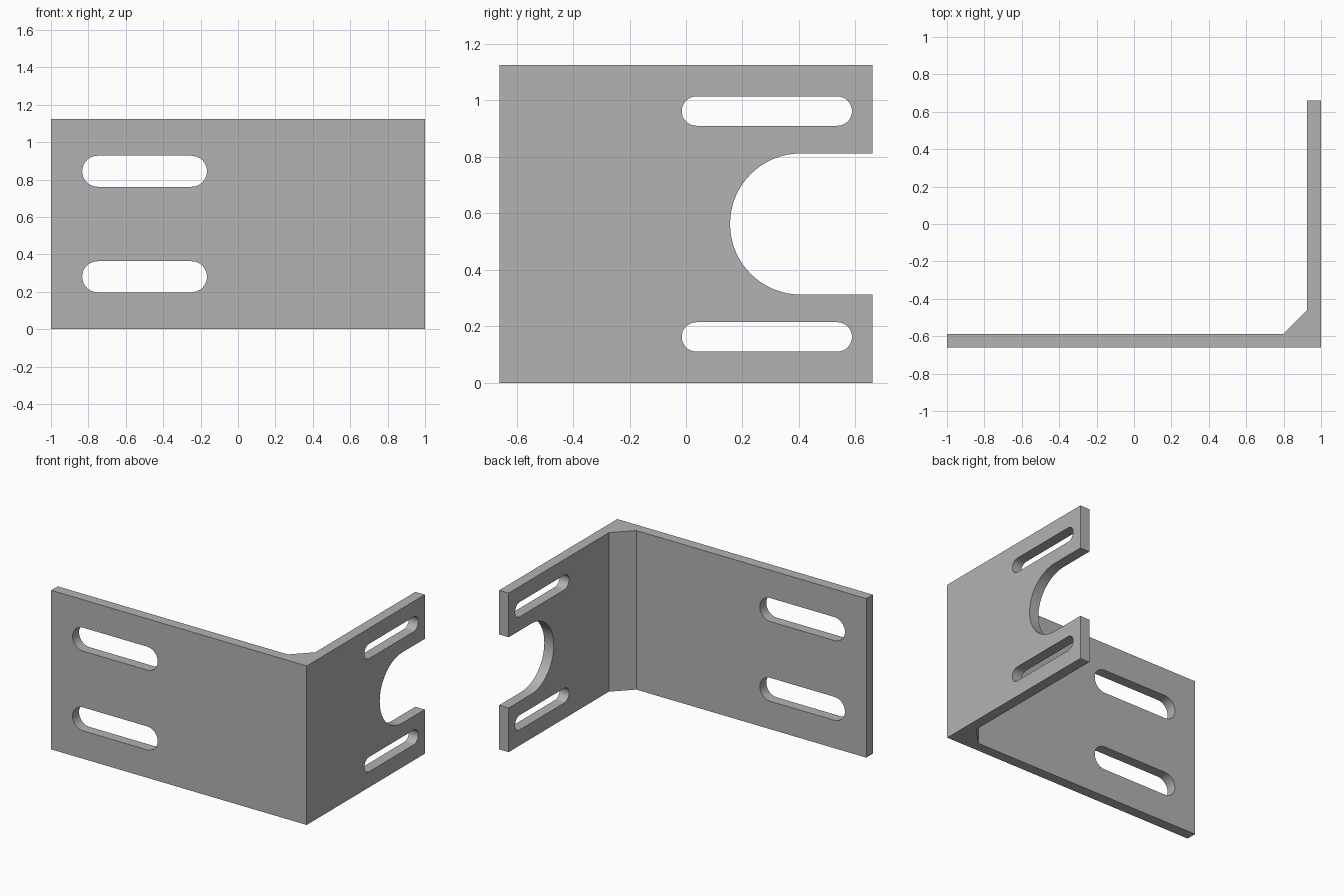
import bpy, bmesh
from math import pi, sin, cos, radians
from mathutils import Vector

old = bpy.data.objects.get("Cube")
if old:
    bpy.data.objects.remove(old, do_unlink=True)

HEIGHT = 1.125
MID = HEIGHT / 2

steel = bpy.data.materials.new("plain_grey")
steel.use_nodes = True
GREY = (0.45, 0.45, 0.45, 1)
steel.diffuse_color = GREY
steel.node_tree.nodes["Principled BSDF"].inputs["Base Color"].default_value = GREY


def prism(name, outline, direction):
    """Extrude a closed outline of 3D points along a direction."""
    bm = bmesh.new()
    face = bm.faces.new([bm.verts.new(p) for p in outline])
    ext = bmesh.ops.extrude_face_region(bm, geom=[face])
    moved = [g for g in ext["geom"] if isinstance(g, bmesh.types.BMVert)]
    bmesh.ops.translate(bm, verts=moved, vec=Vector(direction))
    bmesh.ops.recalc_face_normals(bm, faces=bm.faces)
    mesh = bpy.data.meshes.new(name)
    bm.to_mesh(mesh)
    bm.free()
    obj = bpy.data.objects.new(name, mesh)
    bpy.context.collection.objects.link(obj)
    mesh.materials.append(steel)
    return obj


def slot(start, end, height, radius, steps=16):
    """Outline of a round-ended slot as (along, z) pairs."""
    points = []
    for centre, turn in ((end - radius, -pi / 2), (start + radius, pi / 2)):
        for i in range(steps + 1):
            a = turn + pi * i / steps
            points.append((centre + radius * cos(a), height + radius * sin(a)))
    return points


# L-shaped bracket with a chamfered inner corner
profile = [(-1, -0.66), (1, -0.66), (1, 0.66), (0.926, 0.66),
           (0.926, -0.46), (0.80, -0.587), (-1, -0.587)]
bracket = prism("angle_bracket", [(x, y, 0) for x, y in profile], (0, 0, HEIGHT))

cutters = []
for side in (-1, 1):
    # Slots in the long front plate
    front = slot(-0.833, -0.166, MID + side * 0.282, 0.083)
    cutters.append(prism("front_slot_cutter", [(u, -0.8, z) for u, z in front], (0, 0.4, 0)))
    # Narrow slots in the side plate
    narrow = slot(-0.015, 0.588, MID + side * 0.4, 0.052)
    cutters.append(prism("side_slot_cutter", [(0.85, u, z) for u, z in narrow], (0.3, 0, 0)))

# Open round-bottomed notch in the side plate
notch = slot(0.156, 1.4, MID, 0.25, 32)
cutters.append(prism("notch_cutter", [(0.85, u, z) for u, z in notch], (0.3, 0, 0)))

for cutter in cutters:
    cutter.hide_render = True
    mod = bracket.modifiers.new("cut", "BOOLEAN")
    mod.operation = "DIFFERENCE"
    mod.solver = "EXACT"
    mod.object = cutter

# Bake the cuts and drop the cutters
graph = bpy.context.evaluated_depsgraph_get()
cut_mesh = bpy.data.meshes.new_from_object(bracket.evaluated_get(graph))
bracket.modifiers.clear()
bracket.data = cut_mesh
for cutter in cutters:
    bpy.data.objects.remove(cutter, do_unlink=True)

# Smooth slot ends, sharp plate edges
for o in bpy.context.selected_objects:
    o.select_set(False)
bracket.select_set(True)
bpy.context.view_layer.objects.active = bracket
bpy.ops.object.shade_smooth_by_angle(angle=radians(30))
